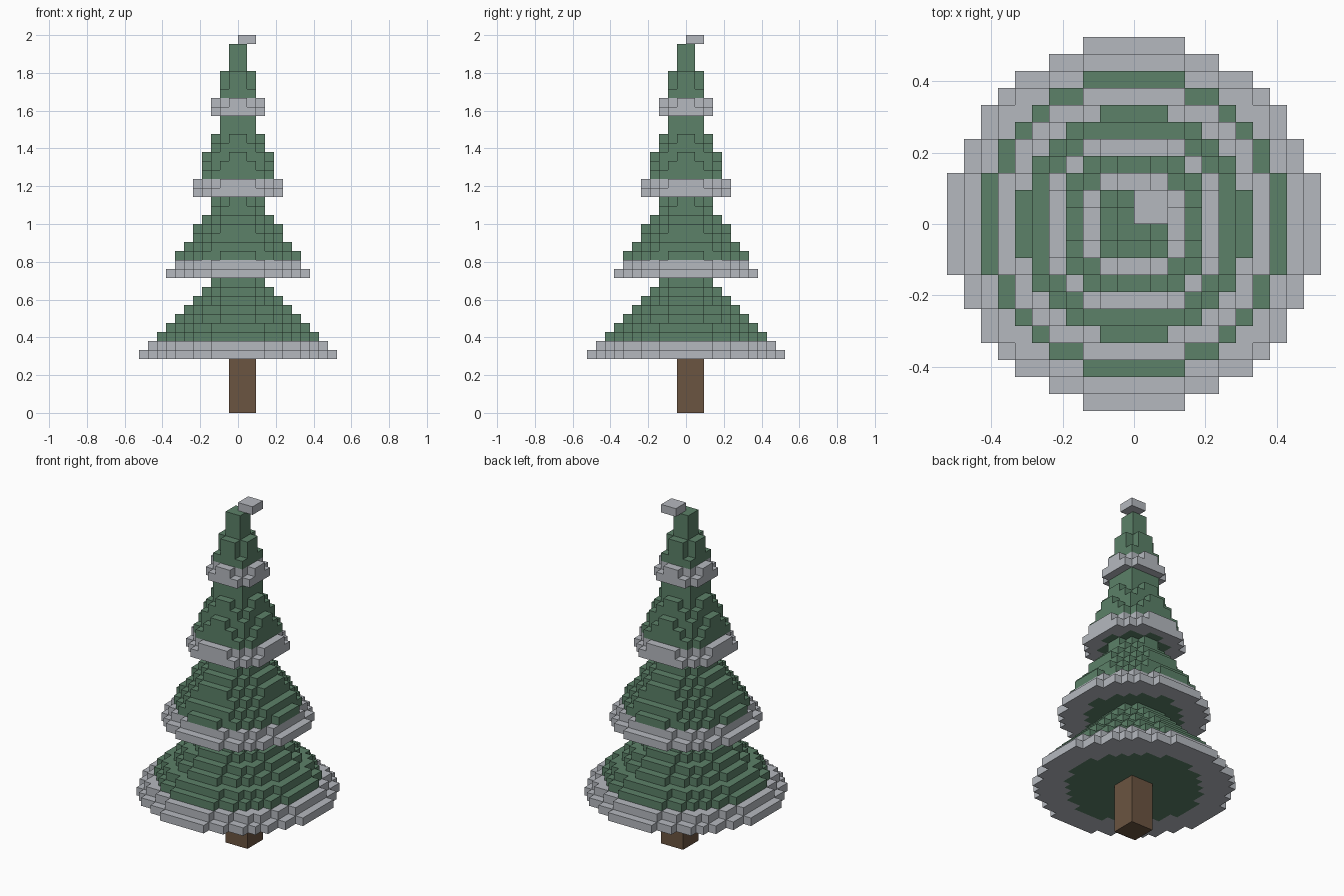
import bpy
import bmesh
from math import hypot
from mathutils import Vector

U = 2 / 42  # edge of one block

if "Cube" in bpy.data.objects:
    bpy.data.objects.remove(bpy.data.objects["Cube"])


def material(name, srgb):
    color = [((c + 0.055) / 1.055) ** 2.4 for c in srgb] + [1]
    mat = bpy.data.materials.new(name)
    mat.use_nodes = True
    mat.diffuse_color = color
    mat.node_tree.nodes["Principled BSDF"].inputs["Base Color"].default_value = color
    return mat


GREEN = material("needle green", (0.36, 0.505, 0.41))
SNOW = material("snow grey", (0.71, 0.725, 0.75))
BROWN = material("bark brown", (0.42, 0.33, 0.255))

DIRECTIONS = [Vector(d) for d in ((1, 0, 0), (0, 1, 0), (0, 0, 1))]


def block_object(name, blocks, materials):
    """Mesh the outer faces of a {(x, y, z): material index} set of blocks."""
    bm = bmesh.new()
    for cell, index in blocks.items():
        centre = Vector(cell) + Vector((0.5, 0.5, 0.5))
        for axis in range(3):
            for sign in (-1, 1):
                normal = DIRECTIONS[axis] * sign
                neighbour = tuple(int(c + n) for c, n in zip(cell, normal))
                if neighbour in blocks:
                    continue
                a = DIRECTIONS[(axis + 1) % 3] / 2
                b = DIRECTIONS[(axis + 2) % 3] / 2 * sign
                mid = centre + normal / 2
                corners = (mid - a - b, mid + a - b, mid + a + b, mid - a + b)
                face = bm.faces.new([bm.verts.new(p * U) for p in corners])
                face.material_index = index
    bmesh.ops.remove_doubles(bm, verts=bm.verts, dist=U / 100)
    mesh = bpy.data.meshes.new(name)
    bm.to_mesh(mesh)
    bm.free()
    for mat in materials:
        mesh.materials.append(mat)
    obj = bpy.data.objects.new(name, mesh)
    bpy.context.collection.objects.link(obj)
    return obj


def box(low, high):
    return {(x, y, z): 0
            for x in range(low[0], high[0])
            for y in range(low[1], high[1])
            for z in range(low[2], high[2])}


def tier(name, bottom, layers, radius, slope):
    """Stepped cone of round layers; the rim of the two lowest is snow."""
    blocks = {}
    for k in range(layers):
        r = radius - slope * k
        for x in range(-11, 11):
            for y in range(-11, 11):
                d = hypot(x + 0.5, y + 0.5)
                if d <= r:
                    blocks[x, y, bottom + k] = int(k < 2 and d > 0.7 * r)
    block_object(name, blocks, [GREEN, SNOW])


# Trunk and the flat snow cap at the tip
block_object("trunk", box((-1, -1, 0), (2, 2, 6)), [BROWN])
block_object("snow_cap", box((0, 0, 41), (2, 2, 42)), [SNOW])

# Branch tiers from the ground up
tier("bottom_tier", 6, 9, 10.93, 1)
tier("lower_middle_tier", 15, 9, 7.93, 0.6285)
tier("upper_middle_tier", 24, 9, 5.16, 0.375)
tier("top_tier", 33, 8, 2.95, 0.28)
